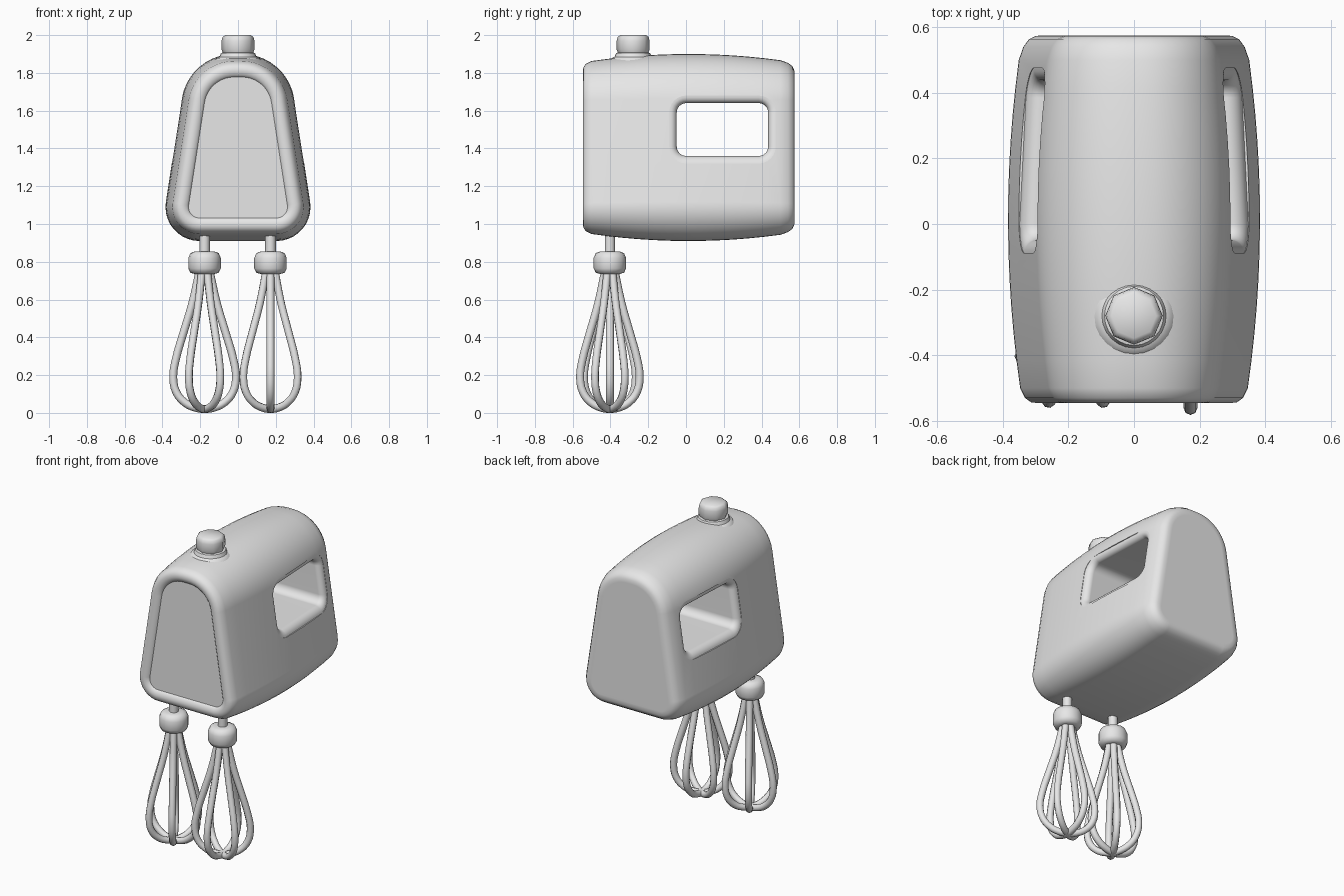
import bpy, bmesh, math
from mathutils import Vector

if "Cube" in bpy.data.objects:
    bpy.data.objects.remove(bpy.data.objects["Cube"])

grey = bpy.data.materials.new("plain_grey")
grey.use_nodes = True
grey.diffuse_color = (0.8, 0.8, 0.8, 1)
grey.node_tree.nodes["Principled BSDF"].inputs["Base Color"].default_value = (0.8, 0.8, 0.8, 1)


def activate(obj):
    bpy.ops.object.select_all(action='DESELECT')
    obj.select_set(True)
    bpy.context.view_layer.objects.active = obj


def smooth(obj, angle=40):
    activate(obj)
    bpy.ops.object.shade_smooth_by_angle(angle=math.radians(angle))


def loft(name, rings):
    """Bridge closed rings of points and cap both ends."""
    bm = bmesh.new()
    loops = [[bm.verts.new(p) for p in ring] for ring in rings]
    n = len(loops[0])
    for a, b in zip(loops, loops[1:]):
        for i in range(n):
            j = (i + 1) % n
            bm.faces.new((a[i], a[j], b[j], b[i]))
    bm.faces.new(loops[0])
    bm.faces.new(loops[-1])
    bmesh.ops.recalc_face_normals(bm, faces=bm.faces)
    mesh = bpy.data.meshes.new(name)
    bm.to_mesh(mesh)
    bm.free()
    mesh.materials.append(grey)
    obj = bpy.data.objects.new(name, mesh)
    bpy.context.collection.objects.link(obj)
    return obj


def lathe(name, profile, centre, sides):
    """Turn (radius, z) points about a vertical axis."""
    turns = [math.tau * i / sides for i in range(sides)]
    return loft(name, [[(centre[0] + r * math.cos(t), centre[1] + r * math.sin(t), z)
                        for t in turns] for r, z in profile])


# Housing cross-section: a tapered shape with rounded corners, inset by d
SIDE_TILT = math.radians(8.8)
STEPS = 10


def outline(y, d):
    arcs = ((0.204, 1.09, 0.18, -math.pi / 2, SIDE_TILT),
            (0.021, 1.62, 0.28, SIDE_TILT, math.pi / 2))
    half = []
    for cx, cz, r, start, end in arcs:
        for i in range(STEPS + 1):
            t = start + (end - start) * i / STEPS
            half.append((cx + (r - d) * math.cos(t), y, cz + (r - d) * math.sin(t)))
    return half + [(-x, y, z) for x, y, z in reversed(half)]


def bulge(y):
    return 0.035 * ((y - 0.015) / 0.5) ** 2


# Housing: front rim, bulging middle and rounded back
front_rim = [(-0.5, 0.13), (-0.525, 0.125), (-0.538, 0.112), (-0.546, 0.092),
             (-0.543, 0.07), (-0.53, 0.052)]
middle = [(-0.5 + i / 12, bulge(-0.5 + i / 12)) for i in range(13)]
back_edge = [(0.54, 0.047), (0.563, 0.064), (0.573, 0.085), (0.575, 0.11)]
body = loft("housing", [outline(y, d) for y, d in front_rim + middle + back_edge])

# Handle opening: a rounded rectangle that flares where it meets the sides
FLARE = 0.04


def opening(inset, flare, side):
    ring = []
    corner = 0.05
    for k, (sy, sz) in enumerate(((1, 1), (-1, 1), (-1, -1), (1, -1))):
        for i in range(7):
            t = math.pi / 2 * (k + i / 6)
            y = 0.193 + sy * (0.242 - corner) + (corner + flare) * math.cos(t)
            z = 1.5 + sz * (0.14 - corner) + (corner + flare) * math.sin(t)
            surface = 0.414 - 0.155 * (z - 0.91) - bulge(y)
            ring.append((side * (surface - inset), y, z))
    return ring


steps = [(-0.1, FLARE)]
for i in range(7):
    t = math.pi / 2 * i / 6
    steps.append((0.002 + FLARE * (1 - math.cos(t)), FLARE * (1 - math.sin(t))))
cutter = loft("handle_cutter", [opening(a, f, 1) for a, f in steps]
              + [opening(a, f, -1) for a, f in reversed(steps)])
cutter.hide_render = True
cut = body.modifiers.new("handle_opening", 'BOOLEAN')
cut.operation = 'DIFFERENCE'
cut.solver = 'EXACT'
cut.object = cutter
activate(body)
bpy.ops.object.modifier_apply(modifier=cut.name)
bpy.data.objects.remove(cutter)
smooth(body)
body.modifiers.new("even_shading", 'WEIGHTED_NORMAL').keep_sharp = True

# Flat plate set inside the front rim
smooth(loft("front_panel", [outline(-0.505, 0.122), outline(-0.528, 0.122)]))

# Speed button and its flared collar
smooth(lathe("button_collar", [(0.13, 1.85), (0.115, 1.878), (0.098, 1.885),
                               (0.09, 1.905), (0.07, 1.91)], (0, -0.28), 24))
smooth(lathe("speed_button", [(0.075, 1.89), (0.08, 1.905), (0.088, 1.925), (0.087, 1.97),
                              (0.082, 1.99), (0.068, 2.0)], (0, -0.28), 8), 50)


# Whisks: shaft, collar and three crossed wire loops each
WIRE = [(0.025, 0.76), (0.065, 0.58), (0.113, 0.42), (0.153, 0.28), (0.166, 0.19),
        (0.15, 0.11), (0.105, 0.055), (0.05, 0.028)]


def whisk(label, x, turn):
    y = -0.403
    smooth(lathe(label + "_whisk_shaft", [(0.028, 0.8), (0.028, 1.0)], (x, y), 10))
    smooth(lathe(label + "_whisk_collar",
                 [(0.05, 0.735), (0.075, 0.742), (0.086, 0.765), (0.086, 0.82),
                  (0.075, 0.846), (0.05, 0.855)], (x, y), 16), 60)
    curve = bpy.data.curves.new(label + "_whisk_wires", 'CURVE')
    curve.dimensions = '3D'
    curve.bevel_depth = 0.021
    curve.bevel_resolution = 2
    curve.resolution_u = 3
    path = WIRE + [(0, 0.021)] + [(-r, z) for r, z in reversed(WIRE)]
    for k in range(3):
        a = turn + k * math.pi / 3
        spline = curve.splines.new('BEZIER')
        spline.bezier_points.add(len(path) - 1)
        for point, (r, z) in zip(spline.bezier_points, path):
            point.co = Vector((x + r * math.cos(a), y + 0.95 * r * math.sin(a), z))
            point.handle_left_type = point.handle_right_type = 'AUTO'
    curve.materials.append(grey)
    wires = bpy.data.objects.new(label + "_whisk_wires", curve)
    bpy.context.collection.objects.link(wires)
    activate(wires)
    bpy.ops.object.convert(target='MESH')
    smooth(bpy.context.object, 60)


whisk("left", 0.172, math.pi / 6)
whisk("right", -0.177, 0)
